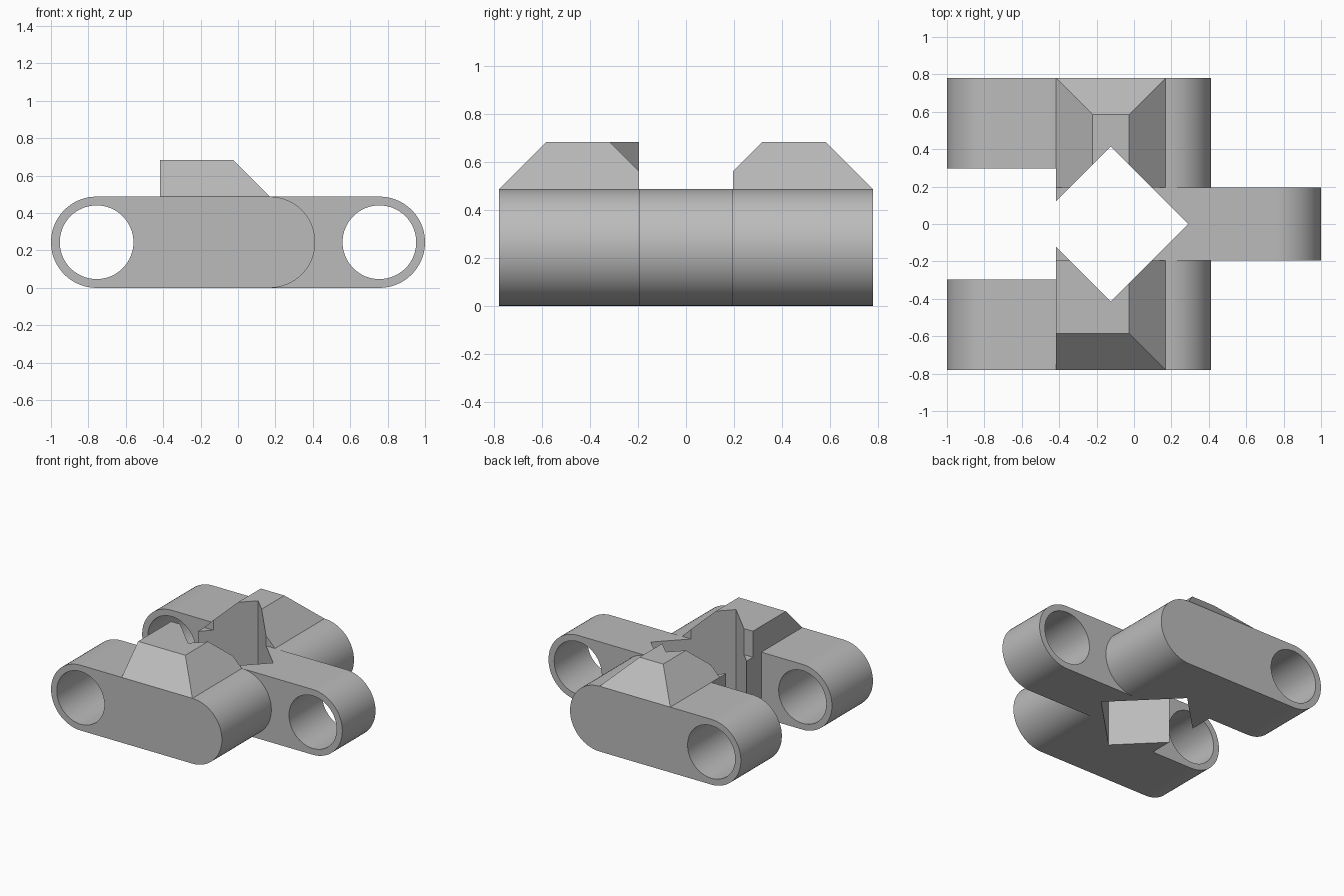
import bpy
import bmesh
import math

if "Cube" in bpy.data.objects:
    bpy.data.objects.remove(bpy.data.objects["Cube"], do_unlink=True)

R = 0.244             # bar end radius, half the bar height
BORE = 0.197          # pin hole radius
END = 1 - R           # pin hole distance from the centre
BACK, FRONT = -0.416, 0.169   # length range of the central hub
INNER, OUTER = 0.196, 0.78    # width range of each side bar
RISE = 0.195          # height of the raised blocks and size of their chamfers

steel = bpy.data.materials.new("light_grey")
steel.use_nodes = True
steel.diffuse_color = (0.5, 0.5, 0.5, 1)
steel.node_tree.nodes["Principled BSDF"].inputs["Base Color"].default_value = (0.5, 0.5, 0.5, 1)


def make_object(name, bm):
    bmesh.ops.recalc_face_normals(bm, faces=bm.faces)
    mesh = bpy.data.meshes.new(name)
    bm.to_mesh(mesh)
    bm.free()
    mesh.materials.append(steel)
    obj = bpy.data.objects.new(name, mesh)
    bpy.context.collection.objects.link(obj)
    return obj


def extrude(name, points, direction):
    """Solid prism from a closed outline of 3D points."""
    bm = bmesh.new()
    face = bm.faces.new([bm.verts.new(p) for p in points])
    moved = bmesh.ops.extrude_face_region(bm, geom=[face], use_keep_orig=True)
    verts = [g for g in moved["geom"] if isinstance(g, bmesh.types.BMVert)]
    bmesh.ops.translate(bm, verts=verts, vec=direction)
    return make_object(name, bm)


def arc(x, radius, start, sweep, count):
    return [(x + radius * math.cos(start + sweep * i / count),
             R + radius * math.sin(start + sweep * i / count)) for i in range(count + 1)]


def bar(name, x0, x1, y0, y1, round_back):
    """Bar with a rounded front end and a rounded or flat back end."""
    outline = arc(x1, R, -math.pi / 2, math.pi, 32)
    if round_back:
        outline += arc(x0, R, math.pi / 2, math.pi, 32)
    else:
        outline += [(x0, 2 * R), (x0, 0)]
    return extrude(name, [(x, y0, z) for x, z in outline], (0, y1 - y0, 0))


def box(name, x0, x1, y0, y1, z0, z1):
    return extrude(name, [(x0, y0, z0), (x1, y0, z0), (x1, y1, z0), (x0, y1, z0)],
                   (0, 0, z1 - z0))


def raised_block(name, side, back_chamfer):
    """Block on a side bar, sloped to the front, outside and optionally the back."""
    bm = bmesh.new()
    rings = []
    for z, inset in ((R, 0), (2 * R, 0), (2 * R + RISE, RISE)):
        x0 = BACK + (inset if back_chamfer else 0)
        x1, y1 = FRONT - inset, side * (OUTER - inset)
        rings.append([bm.verts.new((x, y, z)) for x, y in
                      ((x0, side * INNER), (x1, side * INNER), (x1, y1), (x0, y1))])
    bm.faces.new(rings[0])
    bm.faces.new(rings[-1])
    for low, high in zip(rings, rings[1:]):
        for i in range(4):
            j = (i + 1) % 4
            bm.faces.new((low[i], low[j], high[j], high[i]))
    return make_object(name, bm)


def combine(target, other, operation):
    mod = target.modifiers.new(other.name, 'BOOLEAN')
    mod.object, mod.operation, mod.solver = other, operation, 'EXACT'
    bpy.context.view_layer.objects.active = target
    bpy.ops.object.modifier_apply(modifier=mod.name)
    bpy.data.objects.remove(other, do_unlink=True)


# Bars and raised blocks
link = bar("chain_link", BACK, END, -INNER, INNER, False)
for side, label in ((-1, "front"), (1, "rear")):
    low, high = sorted((side * INNER, side * OUTER))
    side_bar = bar(label + "_side_bar", -END, FRONT, low, high, True)
    combine(side_bar, raised_block(label + "_block", side, side > 0), 'UNION')
    combine(link, side_bar, 'UNION')

# Slot between the side bars, pin holes and the diamond-shaped opening
combine(link, box("slot_cutter", -1.2, BACK, -0.296, 0.296, -1, 0.6), 'DIFFERENCE')
for x in (-END, END):
    circle = arc(x, BORE, 0, math.tau, 64)[:-1]
    combine(link, extrude("pin_hole_cutter", [(a, -1, b) for a, b in circle], (0, 2, 0)),
            'DIFFERENCE')
mid, reach = (BACK + FRONT) / 2, 0.414
diamond = [(mid + reach, 0, -1), (mid, reach, -1), (mid - reach, 0, -1), (mid, -reach, -1)]
combine(link, extrude("diamond_cutter", diamond, (0, 0, 3)), 'DIFFERENCE')

# Smooth curved surfaces, crisp edges
bpy.ops.object.select_all(action='DESELECT')
link.select_set(True)
bpy.context.view_layer.objects.active = link
bpy.ops.object.shade_smooth_by_angle(angle=math.radians(30))
